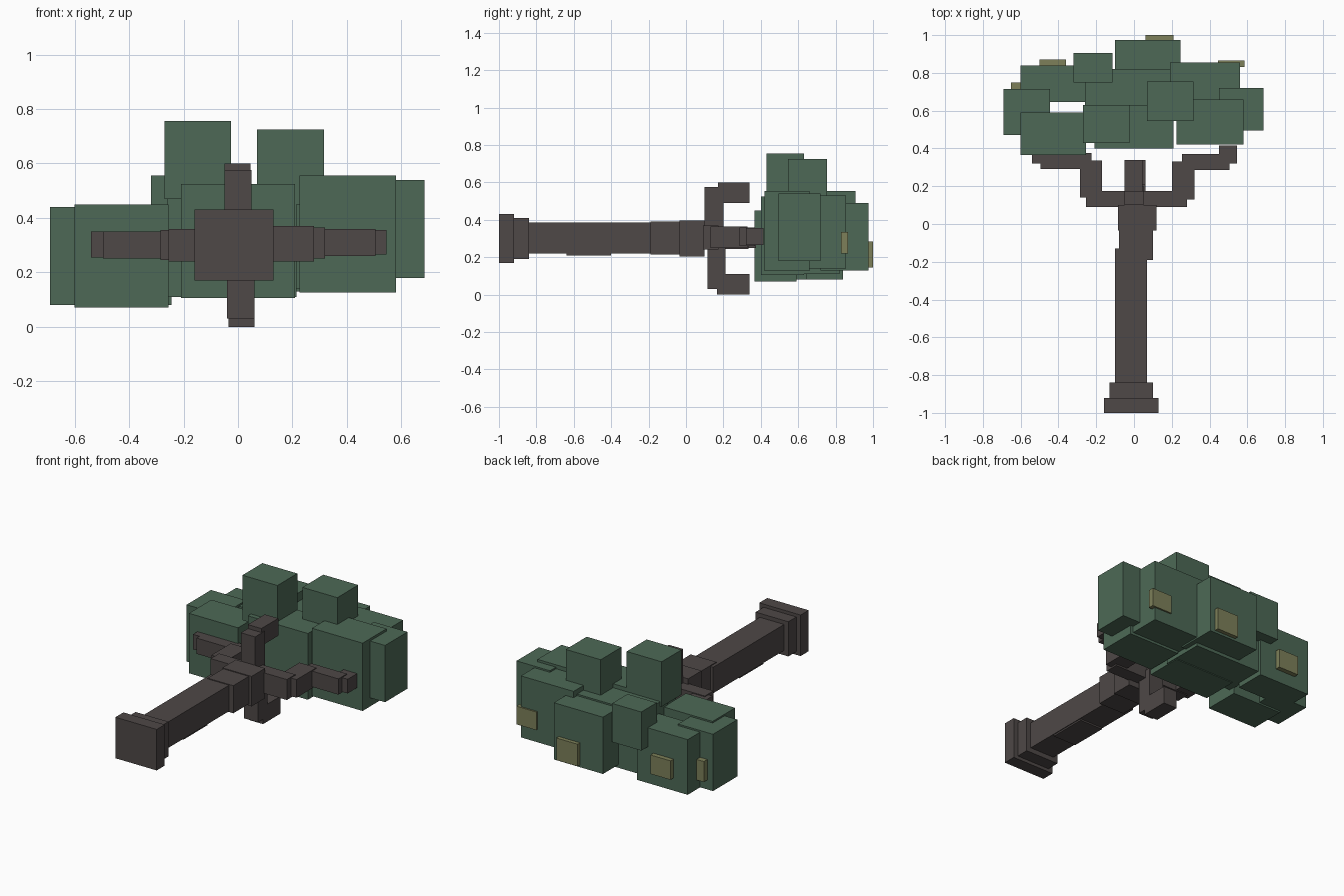
import bpy
import bmesh
from mathutils import Matrix, Vector

default_cube = bpy.data.objects.get("Cube")
if default_cube:
    bpy.data.objects.remove(default_cube, do_unlink=True)


def make_material(name, color):
    mat = bpy.data.materials.new(name)
    mat.use_nodes = True
    mat.diffuse_color = (*color, 1)
    bsdf = mat.node_tree.nodes["Principled BSDF"]
    bsdf.inputs["Base Color"].default_value = (*color, 1)
    bsdf.inputs["Roughness"].default_value = 0.9
    return mat


bark = make_material("dark_bark", (.077, .065, .063))
leaf = make_material("leaf_green", (.074, .141, .093))
moss = make_material("olive_moss", (.205, .216, .1))


def box(name, material, xs, ys, zs):
    """Flat-shaded block spanning the given ranges along x, y and z."""
    low, high = (Vector(corner) for corner in zip(xs, ys, zs))
    mesh = bpy.data.meshes.new(name)
    bm = bmesh.new()
    bmesh.ops.create_cube(bm, size=1)
    bm.transform(Matrix.Translation((low + high) / 2) @ Matrix.Diagonal((*(high - low), 1)))
    bm.to_mesh(mesh)
    bm.free()
    mesh.materials.append(material)
    obj = bpy.data.objects.new(name, mesh)
    bpy.context.collection.objects.link(obj)
    return obj


# Trunk lying along y, with a stepped foot
box("trunk_foot", bark, (-.16, .13), (-1, -.92), (.17, .43))
box("trunk_foot_step", bark, (-.13, .10), (-.92, -.84), (.19, .41))
box("trunk_lower", bark, (-.10, .07), (-.84, -.13), (.22, .385))
box("trunk_middle", bark, (-.095, .065), (-.64, -.40), (.21, .38))
box("trunk_upper", bark, (-.08, .10), (-.19, .0), (.215, .39))
box("trunk_collar", bark, (-.085, .12), (-.035, .10), (.205, .395))

# Stepped side branches
box("right_branch_root", bark, (-.255, .02), (.09, .175), (.24, .36))
box("right_branch_elbow", bark, (-.285, -.17), (.14, .335), (.245, .355))
box("right_branch_arm", bark, (-.495, -.225), (.29, .375), (.25, .35))
box("right_branch_tip", bark, (-.54, -.45), (.32, .40), (.255, .35))
box("left_branch_root", bark, (.02, .28), (.09, .175), (.24, .37))
box("left_branch_elbow", bark, (.20, .32), (.13, .33), (.25, .365))
box("left_branch_arm", bark, (.255, .505), (.285, .37), (.26, .36))
box("left_branch_tip", bark, (.45, .545), (.32, .415), (.265, .355))

# Hooked branches above and below the trunk
box("upper_branch", bark, (-.05, .05), (.10, .20), (.29, .575))
box("upper_branch_tip", bark, (-.05, .045), (.17, .34), (.49, .60))
box("lower_branch", bark, (-.04, .06), (.115, .21), (.03, .29))
box("lower_branch_tip", bark, (-.035, .06), (.165, .34), (0, .11))

# Crown built from overlapping leaf blocks
box("crown_front", leaf, (-.21, .21), (.40, .63), (.105, .525))
box("crown_core", leaf, (-.26, .215), (.55, .82), (.11, .50))
box("crown_back", leaf, (-.10, .245), (.72, .975), (.13, .49))
box("crown_right_front", leaf, (-.60, -.255), (.365, .59), (.07, .45))
box("crown_right_side", leaf, (-.69, -.445), (.47, .715), (.08, .44))
box("crown_right_back", leaf, (-.60, -.245), (.645, .84), (.08, .43))
box("crown_left_front", leaf, (.225, .58), (.42, .66), (.125, .555))
box("crown_left_side", leaf, (.45, .685), (.495, .72), (.18, .54))
box("crown_left_back", leaf, (.19, .56), (.63, .855), (.14, .53))
box("crown_back_knob", leaf, (-.32, -.115), (.75, .905), (.31, .555))
box("crown_tall_right", leaf, (-.27, -.025), (.43, .63), (.47, .755))
box("crown_tall_left", leaf, (.07, .315), (.545, .755), (.45, .725))

# Moss patches on the far side of the crown
box("moss_center", moss, (.06, .21), (.97, 1), (.145, .285))
box("moss_right", moss, (-.50, -.36), (.83, .87), (.16, .28))
box("moss_far_right", moss, (-.65, -.55), (.71, .75), (.14, .27))
box("moss_left", moss, (.445, .585), (.83, .865), (.22, .335))
